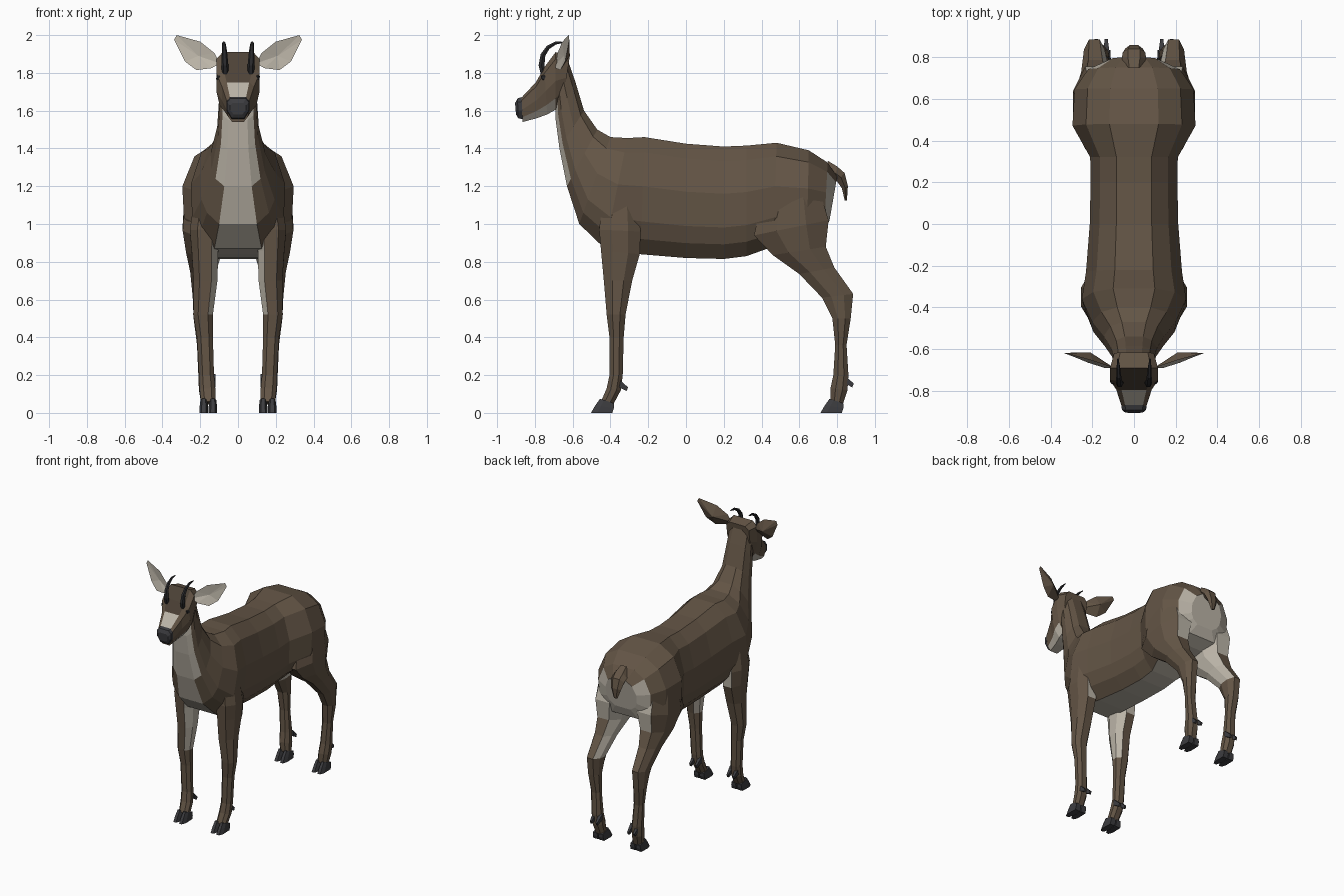
import bpy, bmesh, math
from mathutils import Vector


def material(name, rgb):
    m = bpy.data.materials.new(name)
    m.diffuse_color = (*rgb, 1)
    return m


BROWN = material("brown_coat", (0.125, 0.09, 0.06))
PALE = material("pale_fur", (0.50, 0.46, 0.39))
DARK = material("dark_face", (0.075, 0.055, 0.038))
BLACK = material("horn_black", (0.022, 0.022, 0.024))
HOOF = material("hoof_grey", (0.045, 0.045, 0.05))


def finish(name, bm, mats):
    bmesh.ops.recalc_face_normals(bm, faces=bm.faces)
    me = bpy.data.meshes.new(name)
    bm.to_mesh(me)
    bm.free()
    for m in mats:
        me.materials.append(m)
    ob = bpy.data.objects.new(name, me)
    bpy.context.collection.objects.link(ob)
    return ob


def loft(name, rings, profile, mats, rule=None):
    """rings: (y, z of first edge, y, z of second edge, centre x, half width).
    profile: (width fraction, position from first edge to second), mirrored.
    rule(face, segment, side) gives the material index; segment -1 is a cap."""
    bm = bmesh.new()
    full = profile + [(-w, t) for w, t in reversed(profile)]
    n = len(full)
    loops = []
    for ay, az, by, bz, cx, hw in rings:
        loops.append([bm.verts.new((cx + w * hw, ay + (by - ay) * t, az + (bz - az) * t))
                      for w, t in full])
    tags = {}
    for s in range(len(loops) - 1):
        a, b = loops[s], loops[s + 1]
        for i in range(n):
            j = (i + 1) % n
            f = bm.faces.new((a[i], a[j], b[j], b[i]))
            tags[f] = (s, min(i, n - 2 - i) if i < n - 1 else -1)
    tags[bm.faces.new(loops[0])] = (-1, 0)
    tags[bm.faces.new(loops[-1])] = (-1, 1)
    bmesh.ops.recalc_face_normals(bm, faces=bm.faces)
    if rule:
        for f, (s, i) in tags.items():
            f.material_index = rule(f, s, i)
    return finish(name, bm, mats)


# Neck and body in one skin, from behind the head to the rump
BODY = [(-0.63, 1.88, -0.69, 1.66, 0, 0.095), (-0.585, 1.75, -0.69, 1.55, 0, 0.10),
        (-0.54, 1.60, -0.67, 1.40, 0, 0.11), (-0.47, 1.50, -0.63, 1.20, 0, 0.145),
        (-0.40, 1.46, -0.565, 1.0, 0, 0.20), (-0.31, 1.455, -0.43, 0.87, 0, 0.25),
        (-0.22, 1.46, -0.24, 0.84, 0, 0.23), (0, 1.425, 0, 0.82, 0, 0.212),
        (0.2, 1.41, 0.2, 0.815, 0, 0.208), (0.32, 1.415, 0.32, 0.83, 0, 0.21),
        (0.48, 1.43, 0.46, 0.88, 0, 0.295), (0.65, 1.39, 0.64, 0.91, 0, 0.285),
        (0.75, 1.325, 0.73, 0.95, 0, 0.22), (0.80, 1.25, 0.76, 1.02, 0, 0.13)]
BODY_PROFILE = [(0.4, 0), (0.78, 0.13), (1, 0.42), (0.97, 0.72), (0.82, 0.87), (0.5, 1)]


def body_rule(f, s, i):
    if s == -1:
        return 1 if f.normal.y > 0 else 0
    if i == 5 or (i == 4 and s < 3):          # throat, chest and belly
        return 1
    return 1 if s == 12 and i >= 1 else 0     # rump patch


loft("body", BODY, BODY_PROFILE, [BROWN, PALE], body_rule)

# Head with dark forehead, pale bridge and pale lower jaw
HEAD = [(-0.615, 1.89, -0.65, 1.66, 0, 0.095), (-0.69, 1.91, -0.69, 1.605, 0, 0.115),
        (-0.75, 1.83, -0.735, 1.58, 0, 0.115), (-0.795, 1.75, -0.79, 1.56, 0, 0.085),
        (-0.872, 1.668, -0.865, 1.54, 0, 0.06)]


def head_rule(f, s, i):
    if i == -1:
        return (0, 2, 2, 1)[s] if s >= 0 else 0
    return 1 if s >= 1 and i >= 3 else 0


loft("head", HEAD, [(0.7, 0), (1, 0.12), (1, 0.5), (0.85, 0.8), (0.5, 1)],
     [BROWN, PALE, DARK], head_rule)
loft("nose", [(-0.868, 1.672, -0.866, 1.555, 0, 0.061), (-0.892, 1.665, -0.888, 1.56, 0, 0.058),
              (-0.905, 1.64, -0.90, 1.58, 0, 0.042)],
     [(0.7, 0), (1, 0.2), (1, 0.6), (0.55, 1)], [HOOF])

# Tail hanging over the rump
loft("tail", [(0.75, 1.335, 0.76, 1.25, 0, 0.045), (0.80, 1.305, 0.785, 1.23, 0, 0.058),
              (0.84, 1.27, 0.80, 1.225, 0, 0.055), (0.857, 1.20, 0.825, 1.19, 0, 0.042),
              (0.852, 1.125, 0.84, 1.125, 0, 0.015)],
     [(0.5, 0), (1, 0.5), (0.5, 1)], [BROWN, PALE], lambda f, s, i: 1 if s > 0 and i == 2 else 0)

FRONT_LEG = [(-0.43, 1.22, -0.27, 1.22, 0.15, 0.07), (-0.46, 0.97, -0.24, 0.96, 0.175, 0.08),
             (-0.45, 0.86, -0.245, 0.84, 0.175, 0.07), (-0.435, 0.7, -0.285, 0.7, 0.172, 0.063),
             (-0.42, 0.52, -0.32, 0.52, 0.185, 0.052), (-0.405, 0.40, -0.33, 0.40, 0.175, 0.042),
             (-0.405, 0.20, -0.335, 0.20, 0.167, 0.04), (-0.42, 0.13, -0.345, 0.12, 0.162, 0.042),
             (-0.45, 0.06, -0.385, 0.045, 0.157, 0.038)]
HIND_LEG = [(0.42, 1.2, 0.70, 1.2, 0.16, 0.12), (0.36, 0.94, 0.755, 1.02, 0.175, 0.118),
            (0.46, 0.835, 0.74, 0.88, 0.18, 0.095), (0.60, 0.735, 0.785, 0.77, 0.185, 0.068),
            (0.72, 0.61, 0.885, 0.63, 0.19, 0.05), (0.775, 0.50, 0.872, 0.50, 0.19, 0.045),
            (0.79, 0.36, 0.85, 0.36, 0.18, 0.037), (0.78, 0.20, 0.86, 0.20, 0.17, 0.04),
            (0.765, 0.13, 0.855, 0.12, 0.165, 0.042), (0.765, 0.06, 0.83, 0.045, 0.157, 0.038)]
LEG_PROFILE = [(0.5, 0), (1, 0.3), (1, 0.7), (0.5, 1)]
EAR = [(0.095, -0.69, 1.85), (0.125, -0.68, 1.905), (0.20, -0.655, 1.965), (0.325, -0.62, 2.0),
       (0.338, -0.618, 1.975), (0.28, -0.64, 1.86), (0.22, -0.665, 1.815), (0.14, -0.69, 1.825)]
HORN = [(-0.752, 1.79, 0.018), (-0.765, 1.84, 0.018), (-0.757, 1.895, 0.015),
        (-0.73, 1.935, 0.012), (-0.69, 1.958, 0.009), (-0.645, 1.962, 0.003)]


def ear(name, sx):
    """Cupped leaf: pale hollow in front, brown back."""
    bm = bmesh.new()
    rim = [bm.verts.new((sx * x, y, z)) for x, y, z in EAR]
    for k, y in ((1, -0.645), (0, -0.615)):
        mid = bm.verts.new((sx * 0.21, y, 1.89))
        for i in range(len(rim)):
            f = bm.faces.new((rim[i], rim[(i + 1) % len(rim)], mid))
            f.material_index = k
    finish(name, bm, [BROWN, PALE])


def horn(name, sx):
    """Six-sided tapering hook bending backwards."""
    bm = bmesh.new()
    pts = [Vector((sx * (0.067 + 0.002 * i), y, z)) for i, (y, z, r) in enumerate(HORN)]
    loops = []
    for i, p in enumerate(pts):
        d = (pts[min(i + 1, len(pts) - 1)] - pts[max(i - 1, 0)]).normalized()
        u = Vector((1, 0, 0))
        v = d.cross(u).normalized()
        loops.append([bm.verts.new(p + HORN[i][2] * (u * math.cos(k * math.pi / 3)
                                                     + v * math.sin(k * math.pi / 3)))
                      for k in range(6)])
    for a, b in zip(loops, loops[1:]):
        for k in range(6):
            bm.faces.new((a[k], a[(k + 1) % 6], b[(k + 1) % 6], b[k]))
    bm.faces.new(loops[0])
    bm.faces.new(loops[-1])
    finish(name, bm, [BLACK])


for side, sx in (("right", 1), ("left", -1)):
    def inner_rule(f, s, i):
        c = f.calc_center_median()
        if c.z > 0.6 and f.normal.x * sx < -0.3:
            return 1
        return 1 if c.z > 0.85 and f.normal.y > 0.75 else 0

    for leg, rings, toe_y, claw in (("front", FRONT_LEG, -0.385, (-0.325, 0.14)),
                                    ("hind", HIND_LEG, 0.83, (0.87, 0.16))):
        rings = [(*r[:4], sx * r[4], r[5]) for r in rings]
        loft(f"{side}_{leg}_leg", rings, LEG_PROFILE, [BROWN, PALE], inner_rule)
        for t, dx in (("outer", 0.024), ("inner", -0.024)):
            # Cloven hoof
            x = sx * (0.157 + dx)
            loft(f"{side}_{leg}_{t}_hoof",
                 [(toe_y - 0.07, 0.075, toe_y + 0.005, 0.05, x, 0.018),
                  (toe_y - 0.095, 0.04, toe_y + 0.003, 0.025, x, 0.022),
                  (toe_y - 0.118, 0, toe_y - 0.005, 0, x, 0.023)],
                 [(0.5, 0), (1, 0.3), (0.9, 1)], [HOOF])
            # Dewclaw behind the ankle
            y, z = claw
            loft(f"{side}_{leg}_{t}_dewclaw",
                 [(y - 0.035, z + 0.045, y - 0.035, z, x, 0.014),
                  (y + 0.018, z - 0.005, y + 0.01, z - 0.025, x, 0.007)],
                 [(1, 0), (1, 1)], [HOOF])
    ear(side + "_ear", sx)
    horn(side + "_horn", sx)
    # Eye
    bm = bmesh.new()
    bmesh.ops.create_icosphere(bm, subdivisions=1, radius=1)
    for v in bm.verts:
        v.co = (sx * 0.102 + v.co.x * 0.016, -0.748 + v.co.y * 0.022, 1.775 + v.co.z * 0.02)
    finish(side + "_eye", bm, [BLACK])
